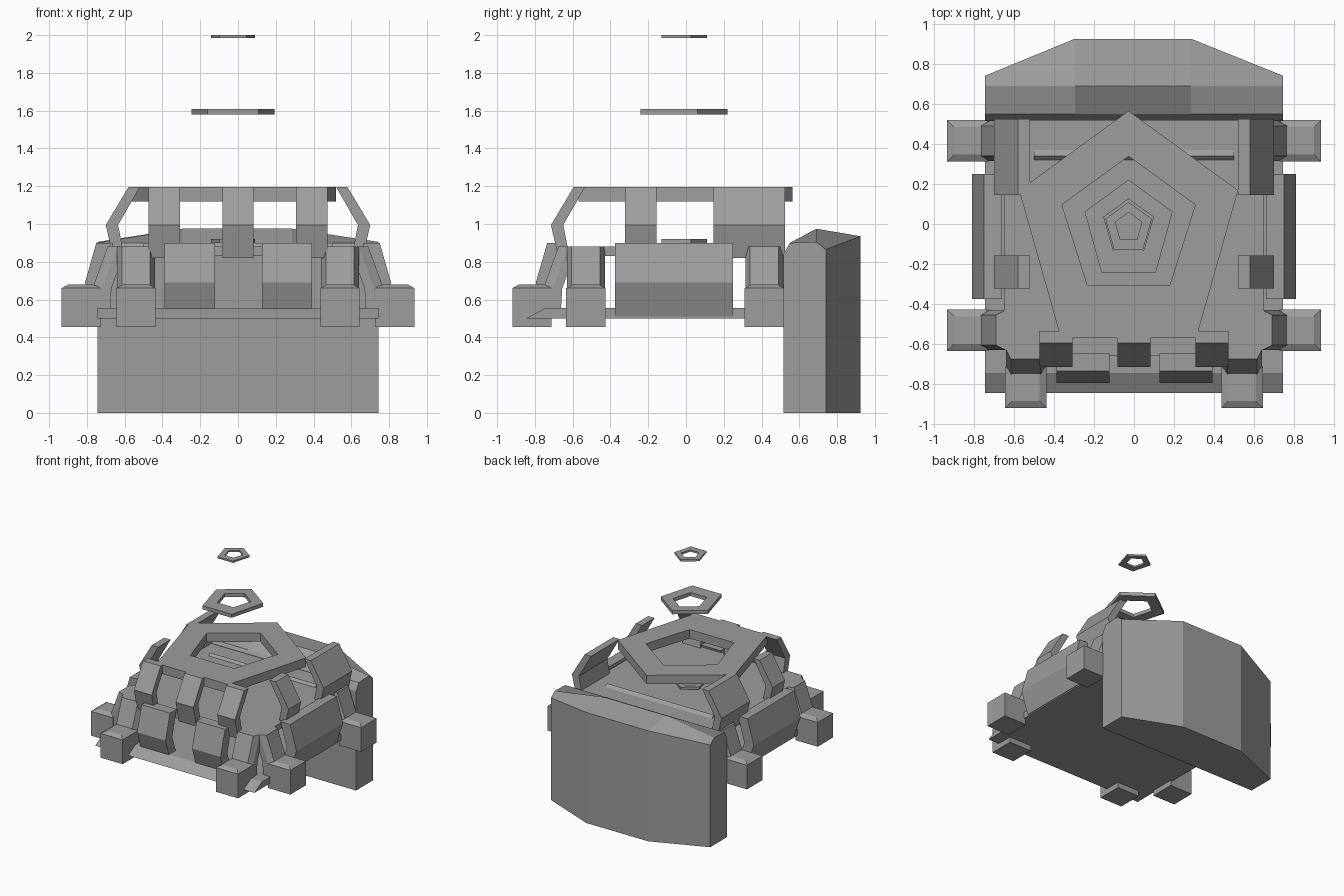
import bpy, bmesh, math

cube = bpy.data.objects.get("Cube")
if cube:
    bpy.data.objects.remove(cube, do_unlink=True)

grey = bpy.data.materials.new("stone_grey")
grey.use_nodes = True
colour = (0.34, 0.34, 0.34, 1)
grey.diffuse_color = colour
grey.node_tree.nodes["Principled BSDF"].inputs["Base Color"].default_value = colour


def make(name, verts, faces):
    mesh = bpy.data.meshes.new(name)
    mesh.from_pydata(verts, [], faces)
    bm = bmesh.new()
    bm.from_mesh(mesh)
    bmesh.ops.recalc_face_normals(bm, faces=bm.faces)
    bm.to_mesh(mesh)
    bm.free()
    mesh.materials.append(grey)
    obj = bpy.data.objects.new(name, mesh)
    bpy.context.scene.collection.objects.link(obj)
    return obj


def loft(name, sections):
    """Solid through matching point loops, capped at both ends."""
    n = len(sections[0])
    verts = [p for s in sections for p in s]
    faces = [tuple(range(n)), tuple(range(len(verts) - n, len(verts)))]
    for k in range(len(sections) - 1):
        for i in range(n):
            a, b = k * n + i, k * n + (i + 1) % n
            faces.append((a, b, b + n, a + n))
    return make(name, verts, faces)


def side_point(side, u, r, z):
    """u runs along a side, r outwards from the middle."""
    return {"front": (u, 0.015 - r, z), "left": (r, u, z), "right": (-r, u, z)}[side]


def side_prism(name, side, profile, u, half):
    return loft(name, [[side_point(side, v, r, z) for r, z in profile]
                       for v in (u - half, u + half)])


def pentagon(radius, cy, tail):
    """Five points with the tip to the back, tail stretches the front pair."""
    pts = []
    for i in range(5):
        a = math.radians(90 + 72 * i)
        y = cy + radius * math.sin(a) - (tail if i in (2, 3) else 0)
        pts.append((-0.027 + radius * math.cos(a), y))
    return pts


def ring(name, outer, inner, z0, z1):
    loops = [(outer, z0), (outer, z1), (inner, z1), (inner, z0)]
    verts = [(x, y, z) for pts, z in loops for x, y in pts]
    faces = []
    for k in range(4):
        for i in range(5):
            j, m = (i + 1) % 5, (k + 1) % 4
            faces.append((k * 5 + i, k * 5 + j, m * 5 + j, m * 5 + i))
    make(name, verts, faces)


# Floating rings and the roof plate
small = pentagon(0.122, -0.012, 0.02), pentagon(0.07, -0.012, 0.01)
ring("top_ring", *small, 1.985, 2.0)
ring("deck_ring", *small, 0.9, 0.92)
ring("middle_ring", pentagon(0.231, -0.01, 0.045), pentagon(0.13, -0.005, 0.02), 1.58, 1.61)
ring("roof_plate", pentagon(0.575, -0.01, 0.095), pentagon(0.35, -0.012, 0.01), 1.12, 1.195)

# Back wall with a faceted outer face
end = [(0.515, 0), (0.515, 0.84), (0.55, 0.9), (0.69, 0.905), (0.74, 0.865), (0.74, 0)]
mid = [(0.515, 0), (0.515, 0.84), (0.55, 0.9), (0.69, 0.975), (0.925, 0.935), (0.925, 0)]
loft("back_wall", [[(x, y, z) for y, z in prof] for x, prof in
                   ((-0.745, end), (-0.295, mid), (0.285, mid), (0.745, end))])

# Base slab with a pointed front lip
base = [(-0.845, 0.5), (-0.745, 0.555), (0.52, 0.555), (0.52, 0.5)]
loft("base_slab", [[(x, y, z) for y, z in base] for x in (-0.745, 0.745)])

# Upper deck with clipped front corners
deck = [(-0.65, 0.52), (-0.65, -0.58), (-0.55, -0.66), (0.55, -0.66), (0.65, -0.58), (0.65, 0.52)]
loft("upper_deck", [[(x, y, z) for x, y in deck] for z in (0.83, 0.88)])
ridge = [(0.32, 0.88), (0.34, 0.9), (0.37, 0.88)]
loft("deck_ridge", [[(x, y, z) for y, z in ridge] for x in (-0.5, 0.5)])

# Bent roof struts and bent armour panels
strut = [(0.58, 1.195), (0.7, 0.995), (0.66, 0.82), (0.6, 0.82), (0.635, 0.995), (0.52, 1.195)]
panel = [(0.75, 0.9), (0.81, 0.69), (0.75, 0.51), (0.66, 0.51), (0.72, 0.69), (0.66, 0.9)]
front_strut = [(r + 0.03, z) for r, z in strut]
for x in (-0.39, 0, 0.39):
    side_prism("front_strut", "front", front_strut, x, 0.083)
for x in (-0.255, 0.26):
    side_prism("front_panel", "front", panel, x, 0.133)
for side in ("left", "right"):
    side_prism(side + "_strut", side, strut, -0.24, 0.083)
    side_prism(side + "_back_strut", side, strut, 0.335, 0.19)
    side_prism(side + "_panel", side, panel, -0.063, 0.312)


def leg(side, u):
    """Chamfered leaning arm that ends in a block foot."""
    arm = []
    for r, z in ((0.78, 0.5), (0.77, 0.66), (0.69, 0.88)):
        loop = [(-0.1, r - 0.1), (-0.1, r - 0.05), (-0.075, r), (0.075, r),
                (0.1, r - 0.05), (0.1, r - 0.1)]
        arm.append([side_point(side, u + du, rr, z) for du, rr in loop])
    loft(side + "_arm", arm)
    foot = []
    for inset, z in ((0, 0.455), (0, 0.66), (0.035, 0.68)):
        h = 0.104 - inset
        foot.append([side_point(side, u + a * h, 0.83 + b * h, z)
                     for a, b in ((-1, -1), (1, -1), (1, 1), (-1, 1))])
    loft(side + "_foot", foot)


for side, spots in (("front", (-0.54, 0.54)), ("left", (-0.53, 0.415)), ("right", (-0.53, 0.415))):
    for u in spots:
        leg(side, u)
